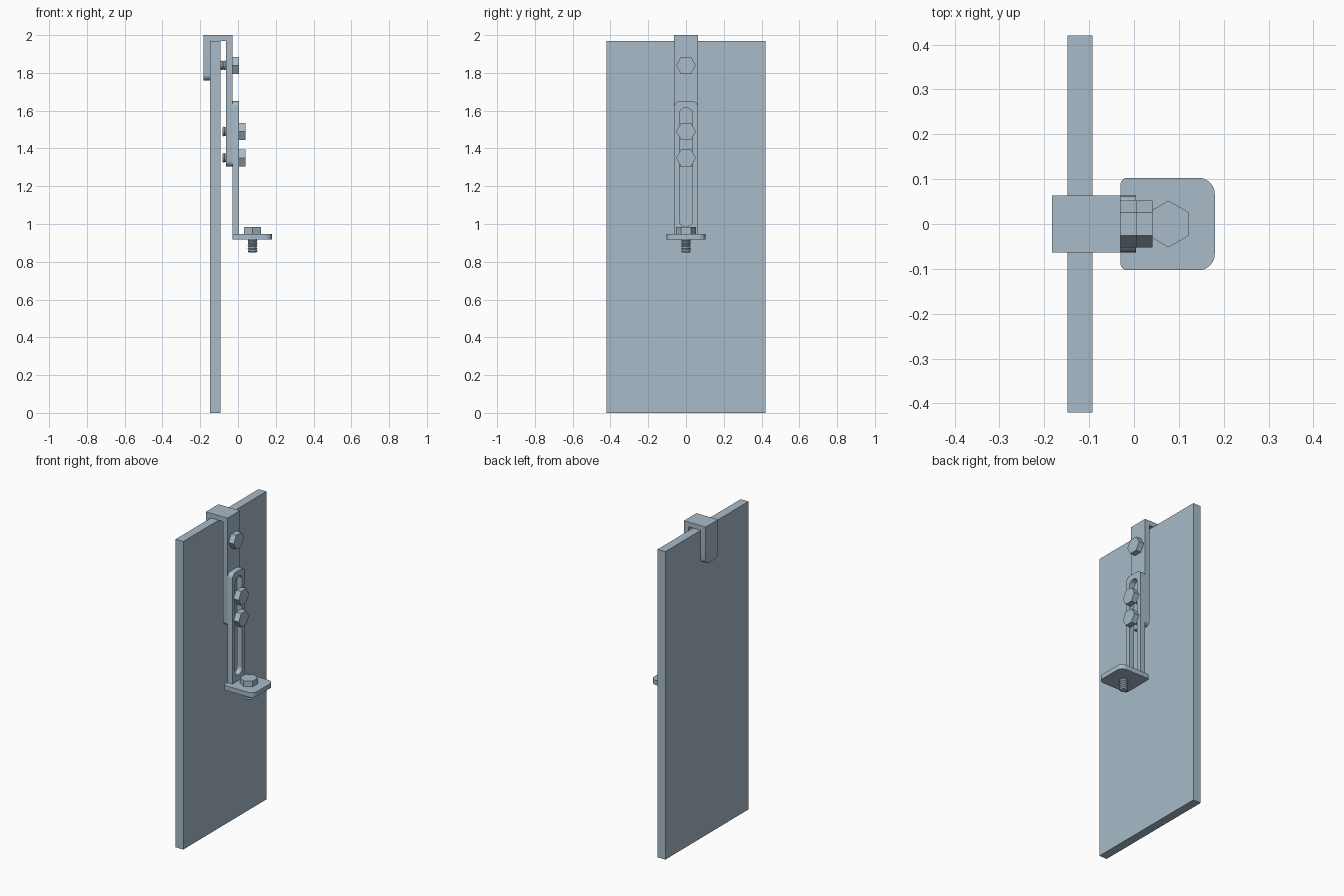
import bpy, bmesh, math
from mathutils import Matrix, Vector

if "Cube" in bpy.data.objects:
    bpy.data.objects.remove(bpy.data.objects["Cube"])

steel = bpy.data.materials.new("blue_grey_steel")
steel.diffuse_color = (0.392, 0.497, 0.578, 1)
steel.use_nodes = True
steel.node_tree.nodes["Principled BSDF"].inputs["Base Color"].default_value = steel.diffuse_color


def finish(name, bm, matrix=None, smooth=False):
    if matrix:
        bm.transform(matrix)
    bmesh.ops.recalc_face_normals(bm, faces=bm.faces[:])
    mesh = bpy.data.meshes.new(name)
    bm.to_mesh(mesh)
    bm.free()
    mesh.materials.append(steel)
    obj = bpy.data.objects.new(name, mesh)
    bpy.context.collection.objects.link(obj)
    if smooth:
        bpy.ops.object.select_all(action='DESELECT')
        obj.select_set(True)
        bpy.context.view_layer.objects.active = obj
        bpy.ops.object.shade_smooth_by_angle(angle=math.radians(30))
    return obj


def extrude_y(profile, half):
    """Extrude an x-z outline symmetrically along y."""
    bm = bmesh.new()
    face = bm.faces.new([bm.verts.new((x, -half, z)) for x, z in profile])
    new = bmesh.ops.extrude_face_region(bm, geom=[face])["geom"]
    bmesh.ops.translate(bm, vec=(0, 2 * half, 0),
                        verts=[v for v in new if isinstance(v, bmesh.types.BMVert)])
    return bm


def box(x0, x1, half, z0, z1):
    return extrude_y([(x0, z0), (x1, z0), (x1, z1), (x0, z1)], half)


def round_edges(bm, axis, radius, rule):
    """Round the edges parallel to an axis whose midpoint meets the rule."""
    picked = []
    for e in bm.edges:
        a, b = e.verts[0].co, e.verts[1].co
        if abs((b - a).normalized()[axis]) > 0.99 and rule((a + b) / 2):
            picked.append(e)
    bmesh.ops.bevel(bm, geom=picked, offset=radius, segments=6,
                    profile=0.5, affect='EDGES')


# Upright panel
finish("panel", box(-0.148, -0.093, 0.42, 0, 1.97))

# Hook over the panel edge: short rear leg, long front leg
bm = extrude_y([(-0.183, 1.76), (-0.148, 1.76), (-0.148, 1.97), (-0.063, 1.97),
                (-0.063, 1.305), (-0.03, 1.305), (-0.03, 2), (-0.183, 2)], 0.063)
round_edges(bm, 0, 0.03, lambda m: m.z < 1.8)
finish("hook_clip", bm, smooth=True)

# Sliding strap with a long slot
bm = box(-0.03, 0.005, 0.063, 0.93, 1.65)
round_edges(bm, 0, 0.03, lambda m: m.z > 1.6)
strap = finish("slotted_strap", bm, smooth=True)
bm = box(-0.06, 0.035, 0.035, 0.985, 1.615)
round_edges(bm, 0, 0.034, lambda m: True)
cutter = finish("slot_cutter", bm)
cutter.hide_render = True
cutter.hide_viewport = True
cut = strap.modifiers.new("slot", 'BOOLEAN')
cut.operation = 'DIFFERENCE'
cut.object = cutter
cut.solver = 'EXACT'

# Foot plate, with larger corners on the outer side
bm = box(-0.03, 0.18, 0.103, 0.918, 0.948)
round_edges(bm, 2, 0.036, lambda m: m.x > 0.1)
round_edges(bm, 2, 0.015, lambda m: m.x < -0.02)
finish("foot_plate", bm, smooth=True)


def bolt(name, matrix, length, head=0.036):
    """Hex head above local z = 0, threaded shank below."""
    bm = bmesh.new()
    ring = [bm.verts.new((0.052 * math.cos(math.radians(90 + 60 * k)),
                          0.052 * math.sin(math.radians(90 + 60 * k)), 0))
            for k in range(6)]
    face = bm.faces.new(ring)
    new = bmesh.ops.extrude_face_region(bm, geom=[face])["geom"]
    bmesh.ops.translate(bm, vec=(0, 0, head),
                        verts=[v for v in new if isinstance(v, bmesh.types.BMVert)])
    finish(name + "_head", bm, matrix)

    # Thread ridges as a stack of rings
    bm = bmesh.new()
    steps = 2 * round(length / 0.014)
    sides = 20
    rings = []
    for i in range(steps + 1):
        r = 0.026 if i % 2 else 0.021
        rings.append([bm.verts.new((r * math.cos(math.tau * k / sides),
                                    r * math.sin(math.tau * k / sides),
                                    -length * i / steps)) for k in range(sides)])
    for a, b in zip(rings, rings[1:]):
        for k in range(sides):
            n = (k + 1) % sides
            bm.faces.new((a[k], a[n], b[n], b[k]))
    bm.faces.new(rings[0])
    bm.faces.new(rings[-1])
    finish(name + "_shank", bm, matrix, smooth=True)


# Three horizontal bolts and one vertical foot bolt
sideways = Matrix.Rotation(math.pi / 2, 4, 'Y')
for name, x, z, length in (("clamp_bolt", -0.03, 1.84, 0.063),
                           ("upper_slot_bolt", 0.005, 1.49, 0.087),
                           ("lower_slot_bolt", 0.005, 1.35, 0.087)):
    bolt(name, Matrix.Translation(Vector((x, 0, z))) @ sideways, length)
bolt("foot_bolt", Matrix.Translation(Vector((0.077, 0, 0.948))), 0.098)
